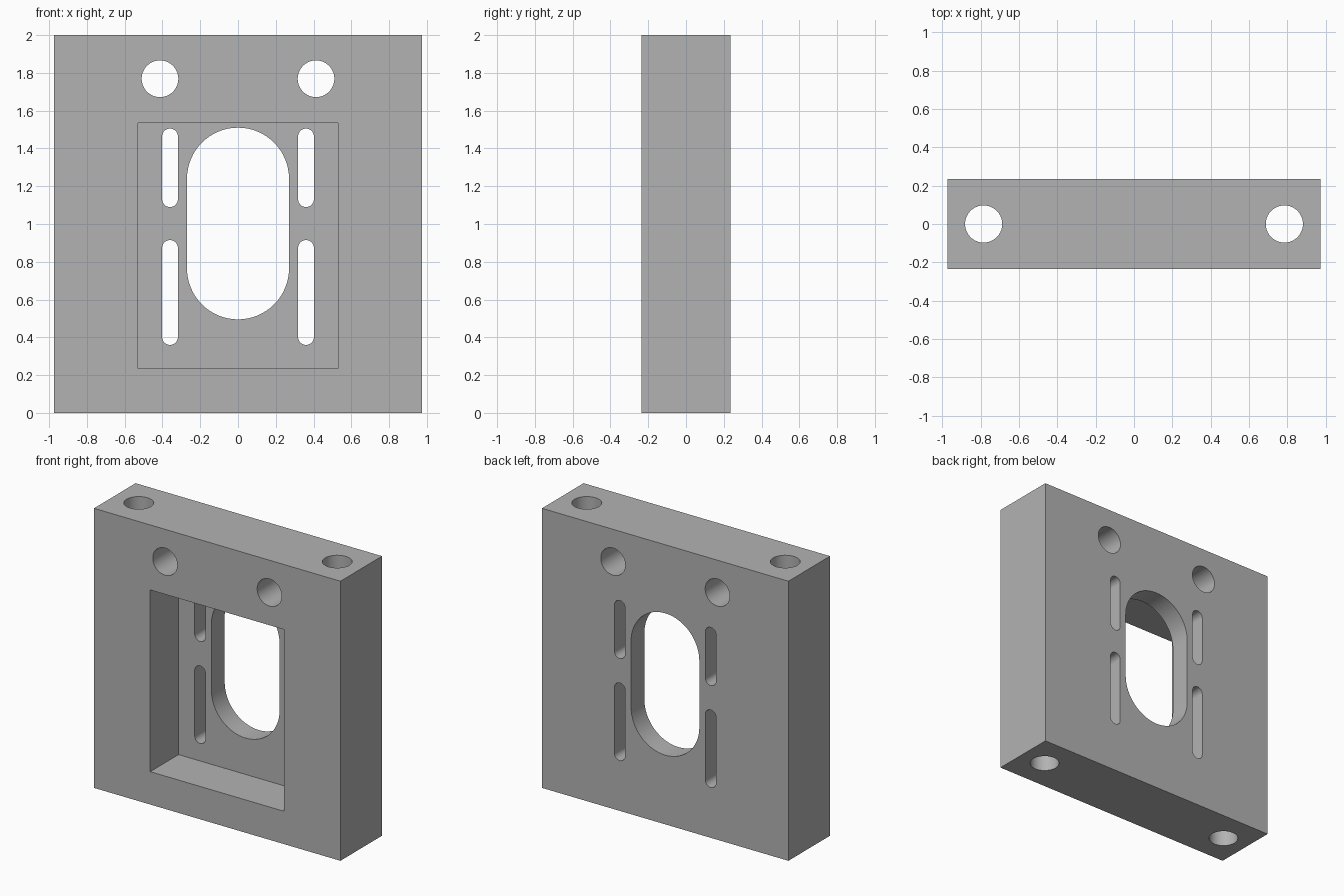
import bpy
import bmesh
from math import cos, sin, pi

cube = bpy.data.objects.get("Cube")
if cube:
    bpy.data.objects.remove(cube, do_unlink=True)

grey = bpy.data.materials.new("plain grey")
grey.use_nodes = True
grey.diffuse_color = (0.45, 0.45, 0.45, 1)
grey.node_tree.nodes["Principled BSDF"].inputs["Base Color"].default_value = (0.45, 0.45, 0.45, 1)


def prism(name, outline, start, end, place):
    """Extrude a 2D outline from start to end; place maps (u, v, depth) to xyz."""
    bm = bmesh.new()
    face = bm.faces.new([bm.verts.new(place(u, v, start)) for u, v in outline])
    grown = bmesh.ops.extrude_face_region(bm, geom=[face], use_keep_orig=True)
    shift = [b - a for a, b in zip(place(0, 0, start), place(0, 0, end))]
    verts = [g for g in grown["geom"] if isinstance(g, bmesh.types.BMVert)]
    bmesh.ops.translate(bm, verts=verts, vec=shift)
    bmesh.ops.recalc_face_normals(bm, faces=bm.faces)
    mesh = bpy.data.meshes.new(name)
    bm.to_mesh(mesh)
    bm.free()
    mesh.materials.append(grey)
    obj = bpy.data.objects.new(name, mesh)
    bpy.context.collection.objects.link(obj)
    return obj


def along_y(u, v, d):
    return (u, d, v)


def along_z(u, v, d):
    return (u, v, d)


def rectangle(x, low, high):
    return [(-x, low), (x, low), (x, high), (-x, high)]


def slot(x, low, high, r, steps=32):
    """Upright outline with round ends; a circle when it is as tall as wide."""
    straight = high - low - 2 * r > 0.001
    top = [(x + r * cos(pi * i / steps), high - r + r * sin(pi * i / steps))
           for i in range(steps + 1)]
    bottom = [(x - r * cos(pi * i / steps), low + r - r * sin(pi * i / steps))
              for i in range(steps + 1)]
    return top + bottom if straight else top[:-1] + bottom[:-1]


# Main block
block = prism("block", rectangle(0.975, 0, 2), -0.235, 0.235, along_y)

# Front pocket and central window
cutters = [
    prism("pocket_cutter", rectangle(0.53, 0.235, 1.535), -0.4, 0.085, along_y),
    prism("window_cutter", slot(0, 0.495, 1.51, 0.27), -0.5, 0.5, along_y),
]

# Mirrored slots and bolt holes
for side, s in (("left", 1), ("right", -1)):
    cutters += [
        prism(side + "_upper_slot_cutter", slot(s * 0.36, 1.09, 1.505, 0.042), -0.5, 0.5, along_y),
        prism(side + "_lower_slot_cutter", slot(s * 0.36, 0.36, 0.915, 0.042), -0.5, 0.5, along_y),
        prism(side + "_cross_hole_cutter", slot(s * 0.413, 1.672, 1.866, 0.097), -0.5, 0.5, along_y),
        prism(side + "_upright_hole_cutter", slot(s * 0.785, -0.097, 0.097, 0.097), -0.2, 2.2, along_z),
    ]

# Cut everything out of the block
for cutter in cutters:
    cutter.hide_render = True
    cutter.hide_set(True)
    cut = block.modifiers.new(cutter.name, "BOOLEAN")
    cut.operation = "DIFFERENCE"
    cut.solver = "EXACT"
    cut.object = cutter

# Apply the cuts, drop the cutters and smooth the round walls
bpy.context.view_layer.objects.active = block
block.select_set(True)
for cut in list(block.modifiers):
    bpy.ops.object.modifier_apply(modifier=cut.name)
for cutter in cutters:
    bpy.data.objects.remove(cutter, do_unlink=True)
bpy.ops.object.shade_smooth_by_angle(angle=0.5)
